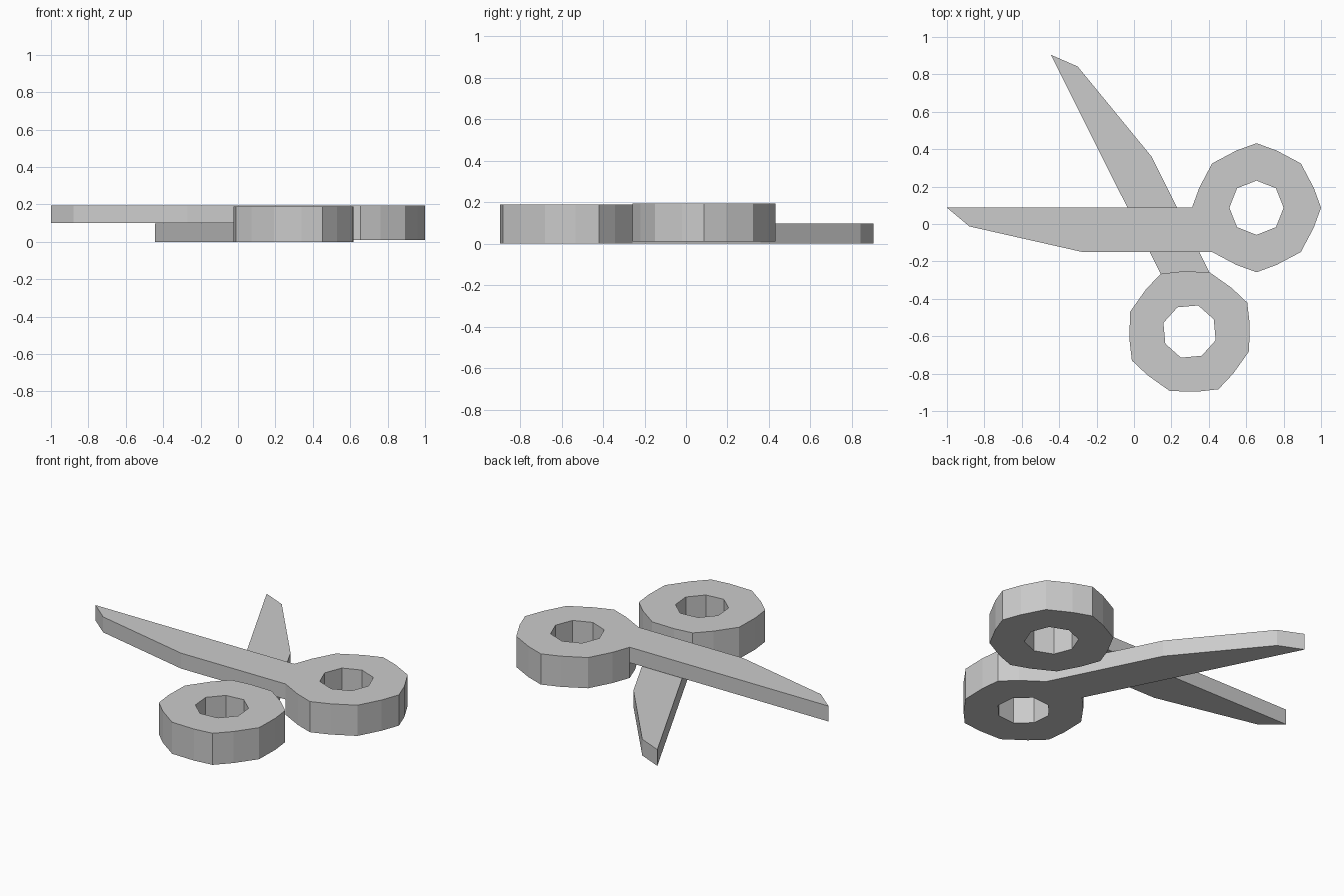
import bpy, bmesh
from mathutils import Vector

if "Cube" in bpy.data.objects:
    bpy.data.objects.remove(bpy.data.objects["Cube"])


def spin(points):
    """Repeat a quarter of a loop around the origin four times."""
    loop = list(points)
    for _ in range(3):
        points = [(-b, a) for a, b in points]
        loop += points
    return loop


# Local profile: u runs from ring centre to blade tip, v toward the cutting side
RING = spin([(0.345, 0), (0.306, 0.107), (0.237, 0.237), (0.107, 0.306)])
HOLE = spin([(0.145, 0), (0.104, 0.104)])
BLADE = [(1.655, 0), (1.535, 0.1), (0.925, 0.238), RING[2], RING[1], RING[0]]


def scissor_half(name, centre, along, side, z, blade_level):
    along, side, centre = Vector(along).normalized(), Vector(side).normalized(), Vector(centre)
    bm = bmesh.new()

    def face(points):
        verts = []
        for (u, v), h in points:
            p = centre + along * u + side * v
            verts.append(bm.verts.new((p.x, p.y, h)))
        bm.faces.new(verts)

    def wall(p, q, low, high):
        face([(p, low), (q, low), (q, high), (p, high)])

    # finger ring: outer walls left open where the blade joins
    for i in range(16):
        for level in (0, 1):
            if not (i < 2 and level == blade_level):
                wall(RING[i], RING[(i + 1) % 16], z[level], z[level + 1])
    # finger hole and the ring's flat faces
    for i in range(8):
        j = (i + 1) % 8
        wall(HOLE[j], HOLE[i], z[0], z[1])
        wall(HOLE[j], HOLE[i], z[1], z[2])
        for h in (z[0], z[2]):
            face([(p, h) for p in (RING[2 * i], RING[2 * i + 1],
                                   RING[(2 * i + 2) % 16], HOLE[j], HOLE[i])])
    # half-thickness blade
    low, high = z[blade_level], z[blade_level + 1]
    for h in (low, high):
        face([(p, h) for p in BLADE])
    for i in (0, 1, 2, 5):
        wall(BLADE[i], BLADE[(i + 1) % 6], low, high)

    bmesh.ops.remove_doubles(bm, verts=bm.verts, dist=0.0005)
    bmesh.ops.recalc_face_normals(bm, faces=bm.faces)
    mesh = bpy.data.meshes.new(name)
    bm.to_mesh(mesh)
    bm.free()
    obj = bpy.data.objects.new(name, mesh)
    bpy.context.collection.objects.link(obj)
    return obj


# upper half lies along x, lower half is its mirrored twin swung open
scissor_half("upper_scissor_half", (0.655, 0.087), (-1, 0), (0, -1),
             (0.01, 0.101, 0.193), 1)
scissor_half("lower_scissor_half", (0.297, -0.575), (-0.448, 0.894), (0.894, 0.448),
             (0.0, 0.097, 0.188), 0)
